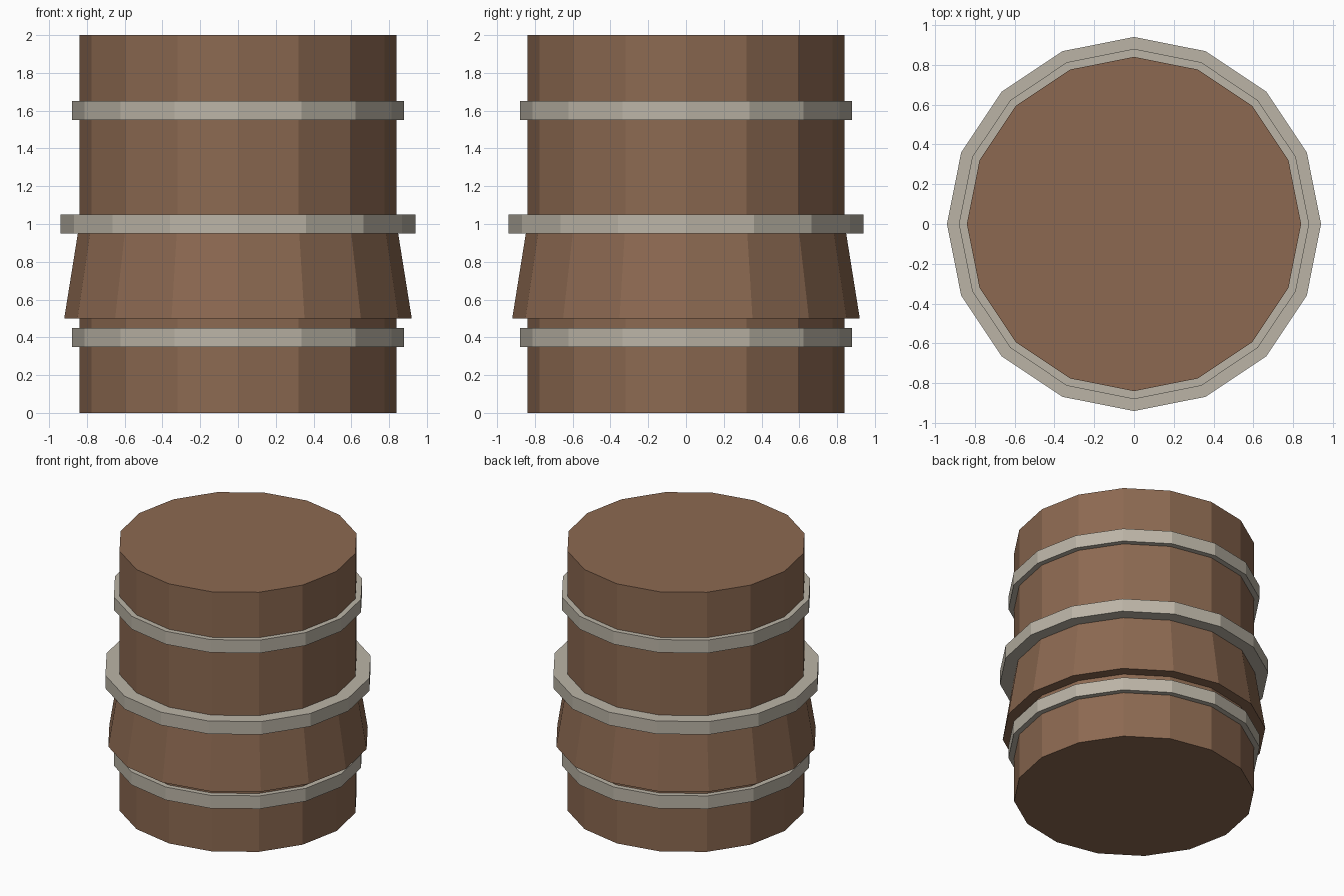
import bpy

if "Cube" in bpy.data.objects:
    bpy.data.objects.remove(bpy.data.objects["Cube"])

SIDES = 16


def material(name, rgb):
    """Flat colour from 0-255 sRGB values."""
    m = bpy.data.materials.new(name)
    lin = [((c / 255 + 0.055) / 1.055) ** 2.4 for c in rgb]
    m.diffuse_color = (*lin, 1)
    m.use_nodes = True
    m.node_tree.nodes["Principled BSDF"].inputs["Base Color"].default_value = m.diffuse_color
    return m


def drum(name, z0, z1, r0, r1, mat):
    """Flat-sided capped drum between two heights, corners on the axes."""
    bpy.ops.mesh.primitive_cone_add(vertices=SIDES, radius1=r0, radius2=r1,
                                    depth=z1 - z0, location=(0, 0, (z0 + z1) / 2))
    ob = bpy.context.object
    ob.name = name
    ob.data.materials.append(mat)
    return ob


wood = material("brown wood", (140, 105, 81))
metal = material("grey metal", (187, 180, 166))

# Straight wooden body and the flared skirt below the middle hoop
drum("barrel_body", 0, 2, 0.84, 0.84, wood)
drum("barrel_flare", 0.5, 1.0, 0.92, 0.84, wood)

# Metal hoops
for name, z, r in (("lower_hoop", 0.4, 0.88),
                   ("middle_hoop", 1.0, 0.94),
                   ("upper_hoop", 1.6, 0.88)):
    drum(name, z - 0.05, z + 0.05, r, r, metal)
